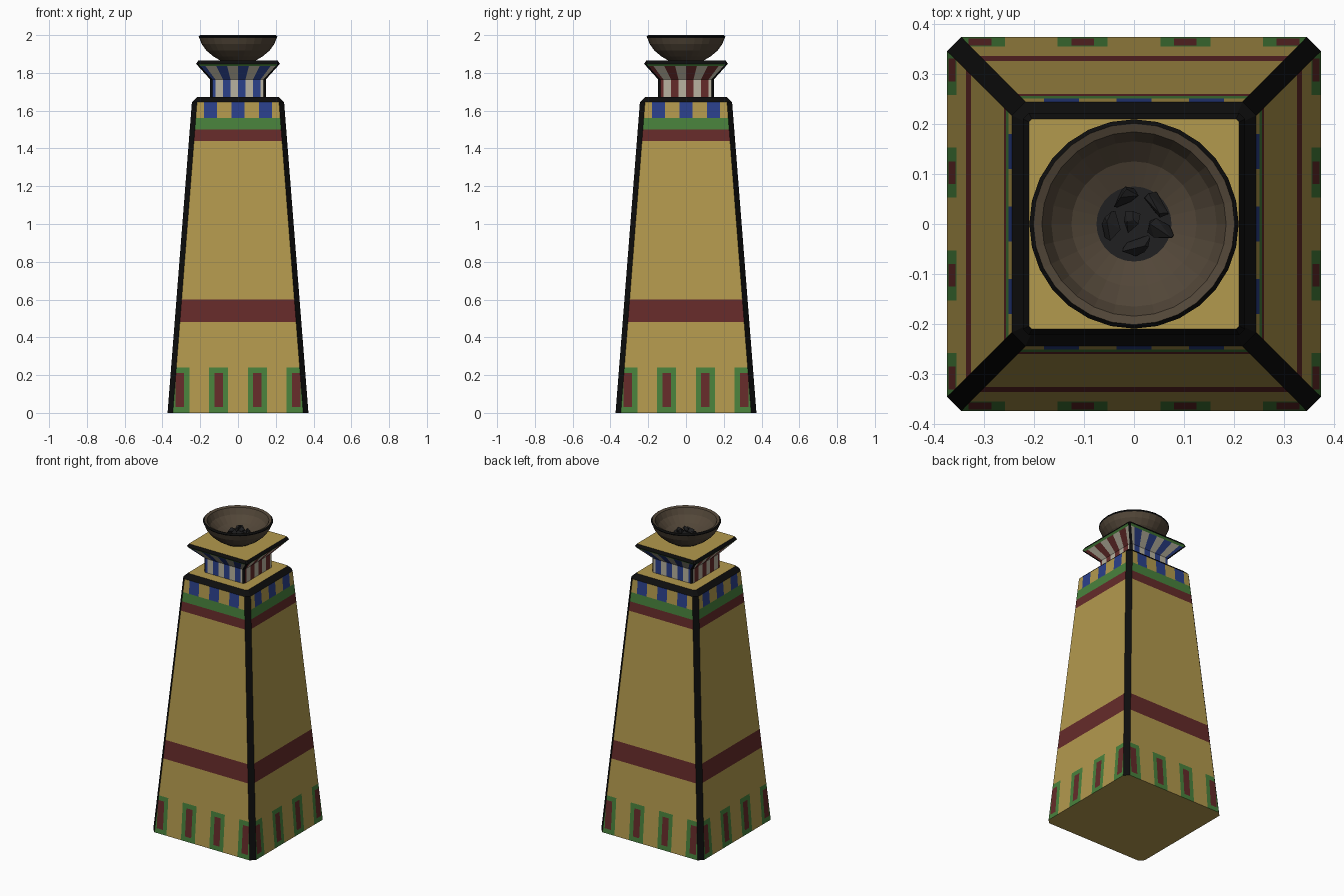
import bpy, bmesh, math, random
from mathutils import Vector

if "Cube" in bpy.data.objects:
    bpy.data.objects.remove(bpy.data.objects["Cube"])

random.seed(4)
COLORS = {
    "gold": (0.45, 0.32, 0.075), "black": (0.004, 0.004, 0.004),
    "red": (0.13, 0.024, 0.023), "green": (0.065, 0.22, 0.045),
    "blue": (0.024, 0.052, 0.26), "white": (0.48, 0.45, 0.35),
    "bronze": (0.085, 0.062, 0.04), "coal": (0.014, 0.014, 0.015),
}
NAMES = list(COLORS)
MATS = []
for name, rgb in COLORS.items():
    m = bpy.data.materials.new(name)
    m.diffuse_color = (*rgb, 1)
    m.use_nodes = True
    m.node_tree.nodes["Principled BSDF"].inputs["Base Color"].default_value = m.diffuse_color
    MATS.append(m)


def finish(bm, name, color):
    """Colour every face with color(face) and make the object."""
    bm.normal_update()
    for f in bm.faces:
        f.material_index = NAMES.index(color(f))
    mesh = bpy.data.meshes.new(name)
    bm.to_mesh(mesh)
    bm.free()
    for m in MATS:
        mesh.materials.append(m)
    obj = bpy.data.objects.new(name, mesh)
    bpy.context.collection.objects.link(obj)


def loft(rings):
    """Skin a stack of equal-length rings and cap both ends."""
    bm = bmesh.new()
    rows = [[bm.verts.new(p) for p in r] for r in rings]
    n = len(rows[0])
    for a, b in zip(rows, rows[1:]):
        for i in range(n):
            j = (i + 1) % n
            bm.faces.new((a[i], a[j], b[j], b[i]))
    bm.faces.new(rows[0][::-1])
    bm.faces.new(rows[-1])
    bmesh.ops.recalc_face_normals(bm, faces=bm.faces[:])
    return bm


def square(w, c, z):
    """Square ring with chamfered corners."""
    k = w - c
    return [(w, -k, z), (w, k, z), (k, w, z), (-k, w, z),
            (-w, k, z), (-w, -k, z), (-k, -w, z), (k, -w, z)]


def circle(r, z, n=28):
    return [(r * math.cos(i * math.tau / n), r * math.sin(i * math.tau / n), z) for i in range(n)]


def side_axis(f):
    """0 for left/right faces, 1 for front/back faces, None otherwise."""
    for a in (0, 1):
        if abs(f.normal[a]) > 0.6 and abs(f.normal[1 - a]) < 0.1:
            return a
    return None


def cut(bm, axis, z0, z1, co, no):
    """Split the side faces of one axis lying between two heights."""
    bm.normal_update()
    faces = [f for f in bm.faces if side_axis(f) == axis and z0 < f.calc_center_median().z < z1]
    geom = faces + list({e for f in faces for e in f.edges}) + list({v for f in faces for v in f.verts})
    bmesh.ops.bisect_plane(bm, geom=geom, plane_co=co, plane_no=no, dist=1e-5)


def cut_across(bm, axis, z0, z1, values, lean=0.0):
    """Upright cuts at +/- values; lean fans them outwards with height."""
    for v in values:
        for u in {v, -v}:
            co, no = Vector((0, 0, z0)), Vector((0, 0, -u * lean))
            co[1 - axis], no[1 - axis] = u, 1
            cut(bm, axis, z0, z1, co, no)


# Tapered pillar with painted bands, panels and black edges
TOP = 1.645
body = loft([square(0.373, 0.028, 0), square(0.244, 0.027, TOP), square(0.215, 0.012, 1.673)])
for axis in (0, 1):
    for z in (0.03, 0.21, 0.24, 0.48, 0.60, 1.44, 1.50, 1.56):
        cut(body, axis, 0, TOP, (0, 0, z), (0, 0, 1))
    cut_across(body, axis, 0, 0.24, (0.0525, 0.08, 0.125, 0.1525, 0.2575, 0.285, 0.33))
    cut_across(body, axis, 1.56, TOP, (0.035, 0.11, 0.18))


def body_color(f):
    c, axis = f.calc_center_median(), side_axis(f)
    if abs(f.normal.z) > 0.95:
        return "gold"
    if axis is None or c.z > TOP:
        return "black"
    u = abs(c[1 - axis])
    if c.z < 0.24:
        d = abs(u % 0.205 - 0.1025)
        if d < 0.0225 and 0.03 < c.z < 0.21:
            return "red"
        return "green" if d < 0.05 else "gold"
    if 0.48 < c.z < 0.60 or 1.44 < c.z < 1.50:
        return "red"
    if 1.50 < c.z < 1.56:
        return "green"
    if c.z > 1.56 and (u < 0.035 or 0.11 < u < 0.18):
        return "blue"
    return "gold"


finish(body, "pillar", body_color)

# Striped neck flaring into a square capital
N, F, Z0, Z1 = 0.147, 0.222, 1.765, 1.848
neck = loft([square(N, 0.012, 1.66), square(N, 0.012, Z0), square(F, 0.012, Z1), square(0.21, 0.006, 1.865)])
STRIPES = (0, 0.04, 0.08, 0.12)
for axis in (0, 1):
    cut(neck, axis, Z0, Z1, (0, 0, 1.837), (0, 0, 1))
    cut_across(neck, axis, 1.66, Z0, STRIPES)
    cut_across(neck, axis, Z0, 1.837, STRIPES, (F / N - 1) / (Z1 - Z0))


def neck_color(f):
    c, axis = f.calc_center_median(), side_axis(f)
    if abs(f.normal.z) > 0.95:
        return "gold"
    if axis is None or c.z > Z1:
        return "black"
    if c.z > 1.837:
        return "green"
    grow = 1 + (F / N - 1) * max(0, c.z - Z0) / (Z1 - Z0)
    if math.floor(c[1 - axis] / grow / 0.04) % 2:
        return "white"
    return "red" if axis == 0 else "blue"


finish(neck, "capital", neck_color)

# Round fire bowl: outside, rim, then hollow inside
PROFILE = [(0.085, 1.86), (0.13, 1.887), (0.167, 1.918), (0.192, 1.952), (0.205, 1.985), (0.209, 1.992),
           (0.201, 2.0), (0.184, 1.994), (0.165, 1.957), (0.125, 1.92), (0.075, 1.9)]
bowl = loft([circle(r, z) for r, z in PROFILE])


def bowl_color(f):
    c = f.calc_center_median()
    r = math.hypot(c.x, c.y)
    if r < 0.05 and c.z > 1.89:
        return "coal"
    return "black" if r > 0.2 and c.z > 1.986 else "bronze"


finish(bowl, "fire_bowl", bowl_color)

# Angular lumps of coal
coals = bmesh.new()
for x, y, ang in ((-0.02, 0.055, 0.4), (0.045, 0.04, -0.9), (-0.045, -0.005, 1.4),
                  (0, 0.005, 1.7), (0.05, -0.01, -0.5), (0.005, -0.043, 0.5)):
    lift = 0.022 if x == 0 else 0.0
    verts = []
    for i in range(12):
        d = Vector([random.gauss(0, 1) for _ in range(3)]).normalized()
        px, py, pz = d.x * 0.032, d.y * 0.02, d.z * 0.022
        verts.append(coals.verts.new((x + px * math.cos(ang) - py * math.sin(ang),
                                      y + px * math.sin(ang) + py * math.cos(ang), 1.915 + lift + pz)))
    res = bmesh.ops.convex_hull(coals, input=verts)
    loose = {v for v in res["geom_interior"] if isinstance(v, bmesh.types.BMVert)}
    bmesh.ops.delete(coals, geom=list(loose), context="VERTS")
finish(coals, "coals", lambda f: "coal")
